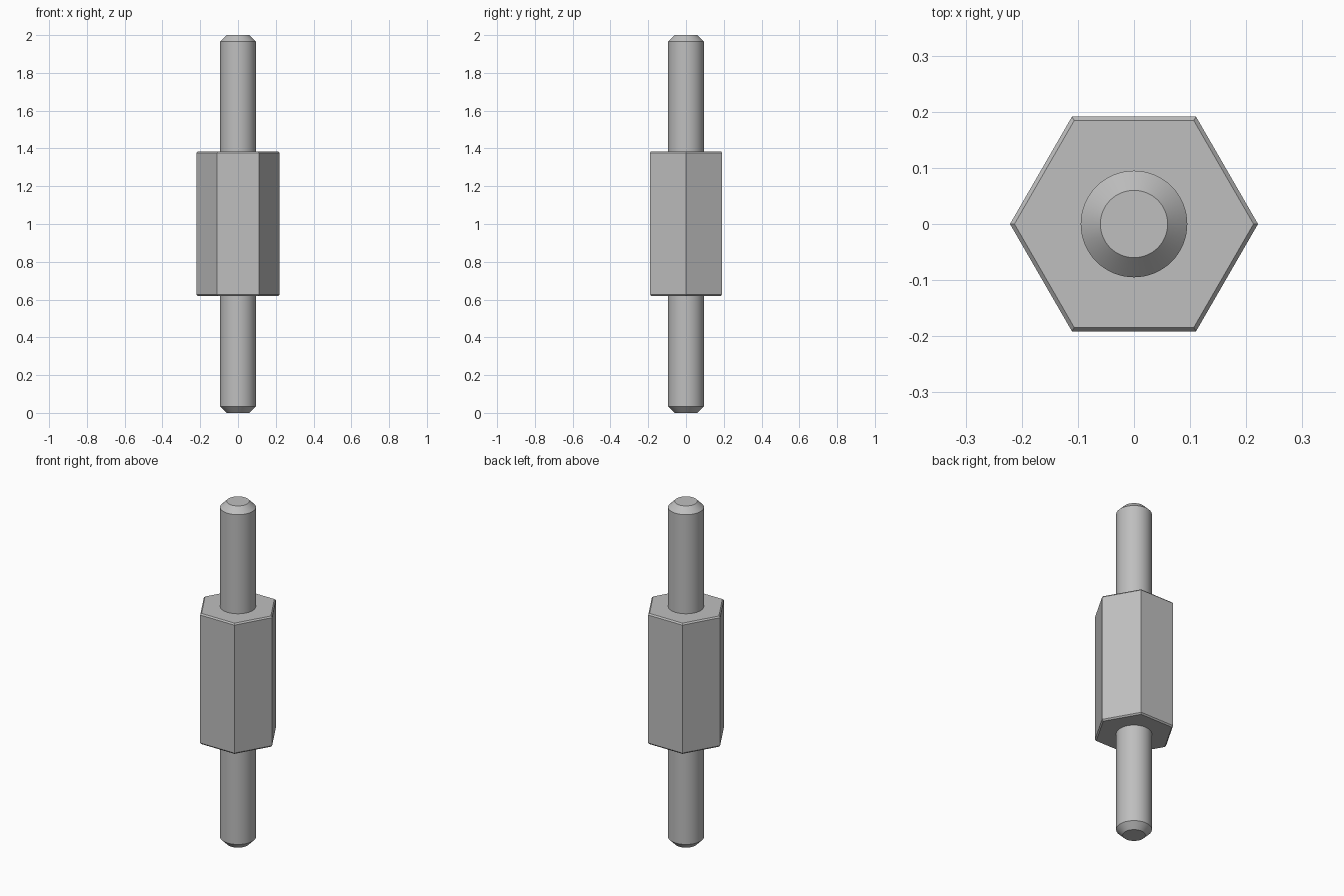
import bpy
import bmesh
import math

cube = bpy.data.objects.get("Cube")
if cube:
    bpy.data.objects.remove(cube, do_unlink=True)

# Bare metal shared by all parts
GREY = (0.52, 0.52, 0.52, 1)
metal = bpy.data.materials.new("grey metal")
metal.use_nodes = True
metal.diffuse_color = GREY
metal.node_tree.nodes["Principled BSDF"].inputs["Base Color"].default_value = GREY


def turned_part(name, profile, sides, smooth):
    """Closed solid from (radius, height) rings, first corner on +x."""
    bm = bmesh.new()
    rings = []
    for radius, z in profile:
        angles = [math.tau * i / sides for i in range(sides)]
        rings.append([bm.verts.new((radius * math.cos(a), radius * math.sin(a), z))
                      for a in angles])
    for low, high in zip(rings, rings[1:]):
        for i in range(sides):
            j = (i + 1) % sides
            bm.faces.new((low[i], low[j], high[j], high[i]))
    bm.faces.new(reversed(rings[0]))
    bm.faces.new(rings[-1])
    mesh = bpy.data.meshes.new(name)
    bm.to_mesh(mesh)
    bm.free()
    mesh.materials.append(metal)
    obj = bpy.data.objects.new(name, mesh)
    bpy.context.collection.objects.link(obj)
    if smooth:
        bpy.ops.object.select_all(action="DESELECT")
        obj.select_set(True)
        bpy.context.view_layer.objects.active = obj
        bpy.ops.object.shade_smooth_by_angle(angle=math.radians(30))
    return obj


def chamfered(radius, bottom, top, inset, rise):
    return [(radius - inset, bottom), (radius, bottom + rise),
            (radius, top - rise), (radius - inset, top)]


# Hexagonal spacer body with slightly broken edges
turned_part("hex_body", chamfered(0.221, 0.62, 1.385, 0.008, 0.008), 6, False)

# Studs at both ends, each with a chamfered tip
R, TIP, RISE = 0.095, 0.06, 0.035
turned_part("lower_stud", [(TIP, 0), (R, RISE), (R, 0.65)], 64, True)
turned_part("upper_stud", [(R, 1.35), (R, 2 - RISE), (TIP, 2)], 64, True)
